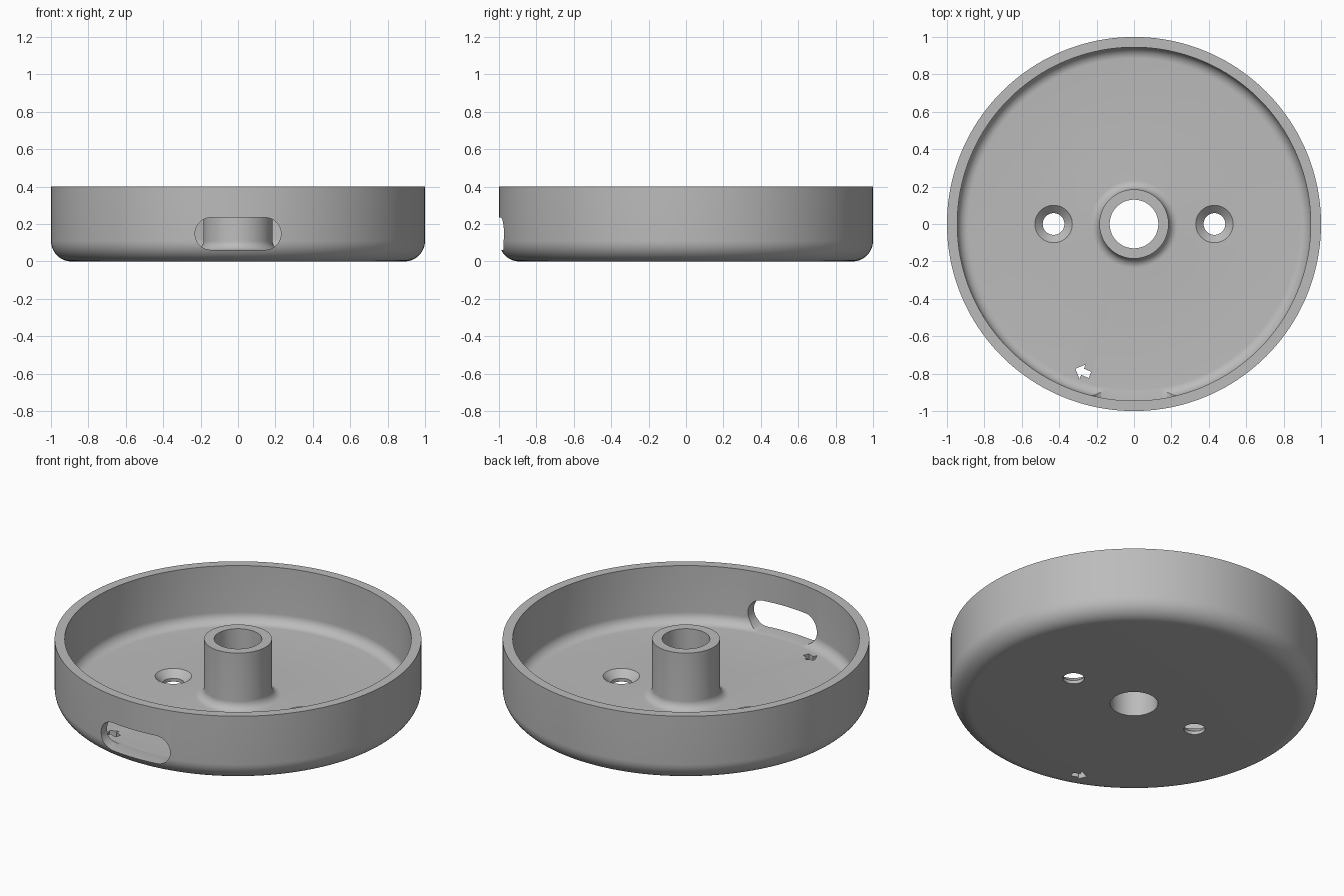
import bpy, bmesh, math
from mathutils import Vector

if "Cube" in bpy.data.objects:
    bpy.data.objects.remove(bpy.data.objects["Cube"], do_unlink=True)

HEIGHT, FLOOR, WALL_IN, HUB, BORE = 0.4, 0.06, 0.945, 0.185, 0.13

grey = bpy.data.materials.new("plain grey")
grey.use_nodes = True
colour = (0.5, 0.5, 0.5, 1)
grey.diffuse_color = colour
grey.node_tree.nodes["Principled BSDF"].inputs["Base Color"].default_value = colour


def arc(cx, cz, r, start, end, n=10):
    """Points along an arc, angles in degrees."""
    angles = [math.radians(start + (end - start) * i / n) for i in range(n + 1)]
    return [(cx + r * math.cos(a), cz + r * math.sin(a)) for a in angles]


def add_object(name, bm):
    bmesh.ops.recalc_face_normals(bm, faces=bm.faces)
    mesh = bpy.data.meshes.new(name)
    bm.to_mesh(mesh)
    bm.free()
    mesh.materials.append(grey)
    obj = bpy.data.objects.new(name, mesh)
    bpy.context.collection.objects.link(obj)
    return obj


def lathe(name, profile, steps, centre=(0, 0, 0)):
    """Revolve a closed (radius, z) profile around the z axis."""
    bm = bmesh.new()
    verts = [bm.verts.new((r, 0, z)) for r, z in profile]
    edges = [bm.edges.new((a, b)) for a, b in zip(verts, verts[1:] + verts[:1])]
    bmesh.ops.spin(bm, geom=verts + edges, cent=(0, 0, 0), axis=(0, 0, 1),
                   angle=math.tau, steps=steps, use_merge=True)
    bmesh.ops.remove_doubles(bm, verts=bm.verts, dist=1e-5)
    bmesh.ops.translate(bm, verts=bm.verts, vec=centre)
    return add_object(name, bm)


def prism(name, points, direction):
    """Extrude a flat outline along a direction."""
    bm = bmesh.new()
    face = bm.faces.new([bm.verts.new(p) for p in points])
    new = bmesh.ops.extrude_face_region(bm, geom=[face])["geom"]
    bmesh.ops.translate(bm, vec=direction,
                        verts=[v for v in new if isinstance(v, bmesh.types.BMVert)])
    return add_object(name, bm)


# Round cup with rounded base, filleted floor and bored hub
edge, fillet, hub_fillet = 0.11, 0.06, 0.05
profile = [(BORE, 0)]
profile += arc(1 - edge, edge, edge, -90, 0, 14)
profile += [(1, HEIGHT), (WALL_IN, HEIGHT)]
profile += arc(WALL_IN - fillet, FLOOR + fillet, fillet, 0, -90)
profile += arc(HUB + hub_fillet, FLOOR + hub_fillet, hub_fillet, 270, 180)
profile += [(HUB, HEIGHT), (BORE, HEIGHT)]
cup = lathe("round_cup", profile, 160)

# Countersunk screw holes
hole = [(0, -0.1), (0.058, -0.1), (0.058, 0.02), (0.1, FLOOR), (0.104, 0.064), (0, 0.064)]
cutters = [lathe("screw_hole_cutter", hole, 48, (x, 0, 0)) for x in (-0.43, 0.43)]

# Rounded slot through the front wall
r, half, mid = 0.0865, 0.1435, 0.148
outline = arc(half, mid, r, -90, 90, 16) + arc(-half, mid, r, 90, 270, 16)
cutters.append(prism("slot_cutter", [(x, -1.2, z) for x, z in outline], (0, 0.4, 0)))

# Small arrow cut through the floor, pointing clockwise
along = Vector((-0.92, 0.39, 0)).normalized()
across = Vector((-along.y, along.x, 0))
arrow = [(0.042, 0), (0, 0.042), (0, 0.018), (-0.043, 0.018),
         (-0.043, -0.018), (0, -0.018), (0, -0.042)]
base = Vector((-0.275, -0.79, -0.1))
cutters.append(prism("arrow_cutter", [base + along * u + across * v for u, v in arrow],
                     (0, 0, 0.25)))

# Cut the openings and bake the result
for cutter in cutters:
    cutter.hide_render = True
    mod = cup.modifiers.new(cutter.name, "BOOLEAN")
    mod.operation, mod.solver, mod.object = "DIFFERENCE", "EXACT", cutter
bpy.context.view_layer.update()
cut = cup.evaluated_get(bpy.context.evaluated_depsgraph_get())
mesh = bpy.data.meshes.new_from_object(cut)
cup.modifiers.clear()
cup.data = mesh
for cutter in cutters:
    bpy.data.objects.remove(cutter, do_unlink=True)

# Smooth curved faces, crisp rims
bpy.ops.object.select_all(action="DESELECT")
cup.select_set(True)
bpy.context.view_layer.objects.active = cup
bpy.ops.object.shade_smooth_by_angle(angle=math.radians(30))
